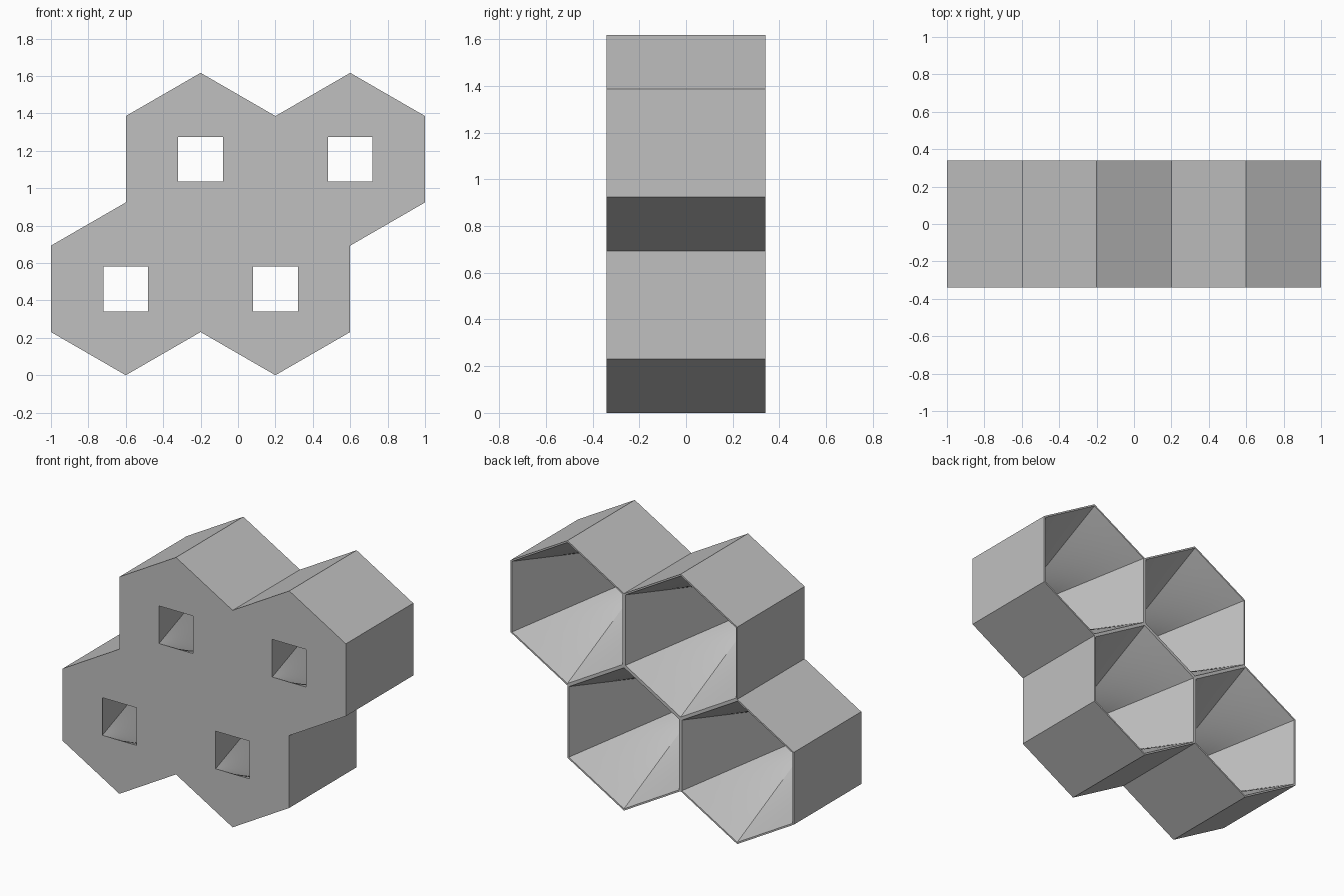
import bpy
import bmesh
from math import sin, cos, pi
from mathutils import Vector

if "Cube" in bpy.data.objects:
    bpy.data.objects.remove(bpy.data.objects["Cube"], do_unlink=True)

APOTHEM = 0.4
RADIUS = APOTHEM / cos(pi / 6)
RIM = 0.01            # wall thickness at the open back edge
HOLE = 0.12           # half width of the square opening
DEPTH = 0.34          # half depth
SIDE_STEPS = 6        # subdivisions per hexagon side
ROWS = 8              # subdivisions along the funnel


def subdivide(corners):
    """Split every side of a closed outline evenly."""
    points = []
    for a, b in zip(corners, corners[1:] + corners[:1]):
        points += [a.lerp(b, i / SIDE_STEPS) for i in range(SIDE_STEPS)]
    return points


def hexagon(radius):
    angles = [pi / 6 + i * pi / 3 for i in range(6)]
    return subdivide([Vector((cos(a), sin(a))) * radius for a in angles])


def square(h):
    # Six points: the corners plus the middles of the top and bottom edges
    return subdivide([Vector(p) * h for p in
                      ((1, 1), (0, 1), (-1, 1), (-1, -1), (0, -1), (1, -1))])


def add_ring(bm, outline, centre, y):
    return [bm.verts.new((p.x + centre.x, y, p.y + centre.y)) for p in outline]


def skin(bm, a, b):
    n = len(a)
    for i in range(n):
        j = (i + 1) % n
        bm.faces.new((a[i], a[j], b[j], b[i]))


def add_cell(bm, centre):
    outer, inner, hole = hexagon(RADIUS), hexagon(RADIUS - RIM / cos(pi / 6)), square(HOLE)
    rings = [add_ring(bm, outer, centre, -DEPTH)]            # front face
    for r in range(ROWS + 1):                                # square to hexagon funnel
        t = r / ROWS
        outline = [s.lerp(h, t) for s, h in zip(hole, inner)]
        rings.append(add_ring(bm, outline, centre, -DEPTH + 2 * DEPTH * t))
    rings.append(add_ring(bm, outer, centre, DEPTH))         # back rim
    for a, b in zip(rings, rings[1:]):
        skin(bm, a, b)


# Honeycomb block: two staggered rows of two cells
bm = bmesh.new()
for row in range(2):
    for column in range(2):
        add_cell(bm, Vector((-0.6 + 0.8 * column + APOTHEM * row,
                             RADIUS * (1 + 1.5 * row))))
bmesh.ops.remove_doubles(bm, verts=bm.verts, dist=0.0005)

# Outer walls join the front outline to the back outline
outline_edges = [e for e in bm.edges if e.is_boundary]
bmesh.ops.bridge_loops(bm, edges=outline_edges)
bmesh.ops.recalc_face_normals(bm, faces=bm.faces)

mesh = bpy.data.meshes.new("honeycomb_block")
bm.to_mesh(mesh)
bm.free()
block = bpy.data.objects.new("honeycomb_block", mesh)
bpy.context.collection.objects.link(block)

# Plain grey material
grey = bpy.data.materials.new("light_grey")
grey.use_nodes = True
colour = (0.53, 0.53, 0.53, 1)
grey.diffuse_color = colour
grey.node_tree.nodes["Principled BSDF"].inputs["Base Color"].default_value = colour
mesh.materials.append(grey)

bpy.context.view_layer.objects.active = block
block.select_set(True)
bpy.ops.object.shade_smooth_by_angle(angle=pi / 9)
